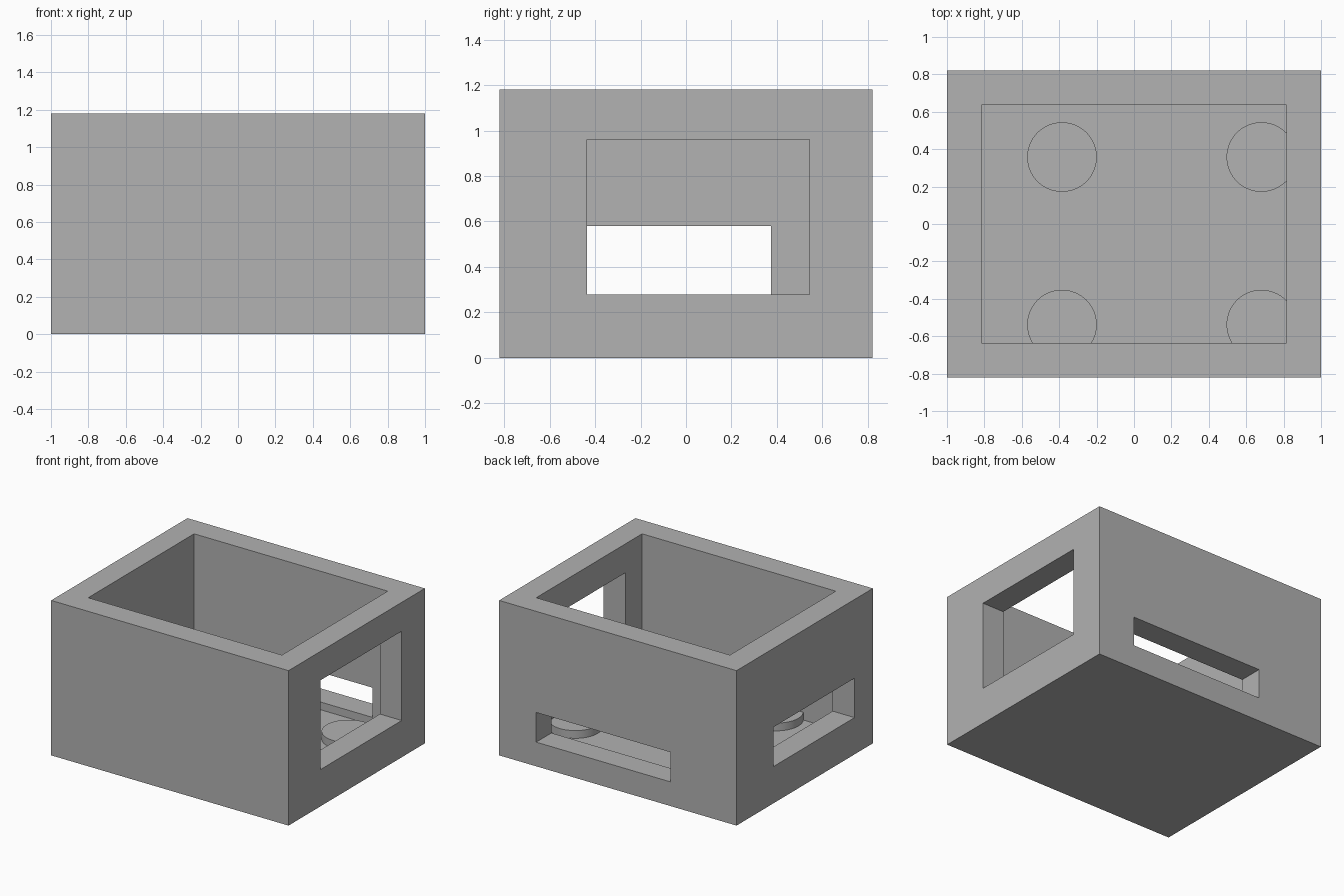
import bpy

cube = bpy.data.objects.get("Cube")
if cube:
    bpy.data.objects.remove(cube, do_unlink=True)

grey = bpy.data.materials.new("plain_grey")
grey.use_nodes = True
grey.diffuse_color = (0.445, 0.445, 0.445, 1)
grey.node_tree.nodes["Principled BSDF"].inputs["Base Color"].default_value = grey.diffuse_color


def box(name, x, y, z):
    """Box spanning the given (min, max) ranges."""
    spans = (x, y, z)
    bpy.ops.mesh.primitive_cube_add(size=1, location=[(a + b) / 2 for a, b in spans])
    ob = bpy.context.object
    ob.name = name
    ob.scale = [b - a for a, b in spans]
    bpy.ops.object.transform_apply(location=True, rotation=False, scale=True)
    ob.data.materials.append(grey)
    return ob


def combine(target, tool, operation):
    """Apply a boolean to the target."""
    bpy.context.view_layer.objects.active = target
    mod = target.modifiers.new(operation.lower(), "BOOLEAN")
    mod.operation = operation
    mod.solver = "EXACT"
    mod.object = tool
    bpy.ops.object.modifier_apply(modifier=mod.name)


# Sizes of the open box
HALF_X, HALF_Y, HEIGHT = 1.0, 0.82, 1.18
IN_X, IN_Y, FLOOR = 0.816, 0.637, 0.125
DISC_TOP, DISC_R = 0.184, 0.186

# Outer block
case = box("case", (-HALF_X, HALF_X), (-HALF_Y, HALF_Y), (0, HEIGHT))

# Cavity and wall openings
cavity = box("cavity_cutter", (-IN_X, IN_X), (-IN_Y, IN_Y), (FLOOR, HEIGHT + 0.2))
cutters = [
    cavity,
    box("left_window_cutter", (0.7, 1.1), (-0.435, 0.542), (0.28, 0.96)),
    box("right_window_cutter", (-1.1, -0.7), (-0.60, 0.373), (0.28, 0.58)),
    box("back_slot_cutter", (-0.443, 0.688), (0.5, 0.95), (0.184, 0.41)),
]
for cutter in cutters:
    combine(case, cutter, "DIFFERENCE")

# Raised floor discs, trimmed where they meet the walls
for side, x in (("right", -0.385), ("left", 0.681)):
    for end, y in (("front", -0.538), ("back", 0.358)):
        bpy.ops.mesh.primitive_cylinder_add(
            vertices=64, radius=DISC_R, depth=DISC_TOP - FLOOR,
            location=(x, y, (DISC_TOP + FLOOR) / 2))
        disc = bpy.context.object
        disc.name = f"{end}_{side}_floor_disc"
        disc.data.materials.append(grey)
        combine(disc, cavity, "INTERSECT")
        bpy.ops.object.shade_smooth_by_angle()

for cutter in cutters:
    bpy.data.objects.remove(cutter, do_unlink=True)
